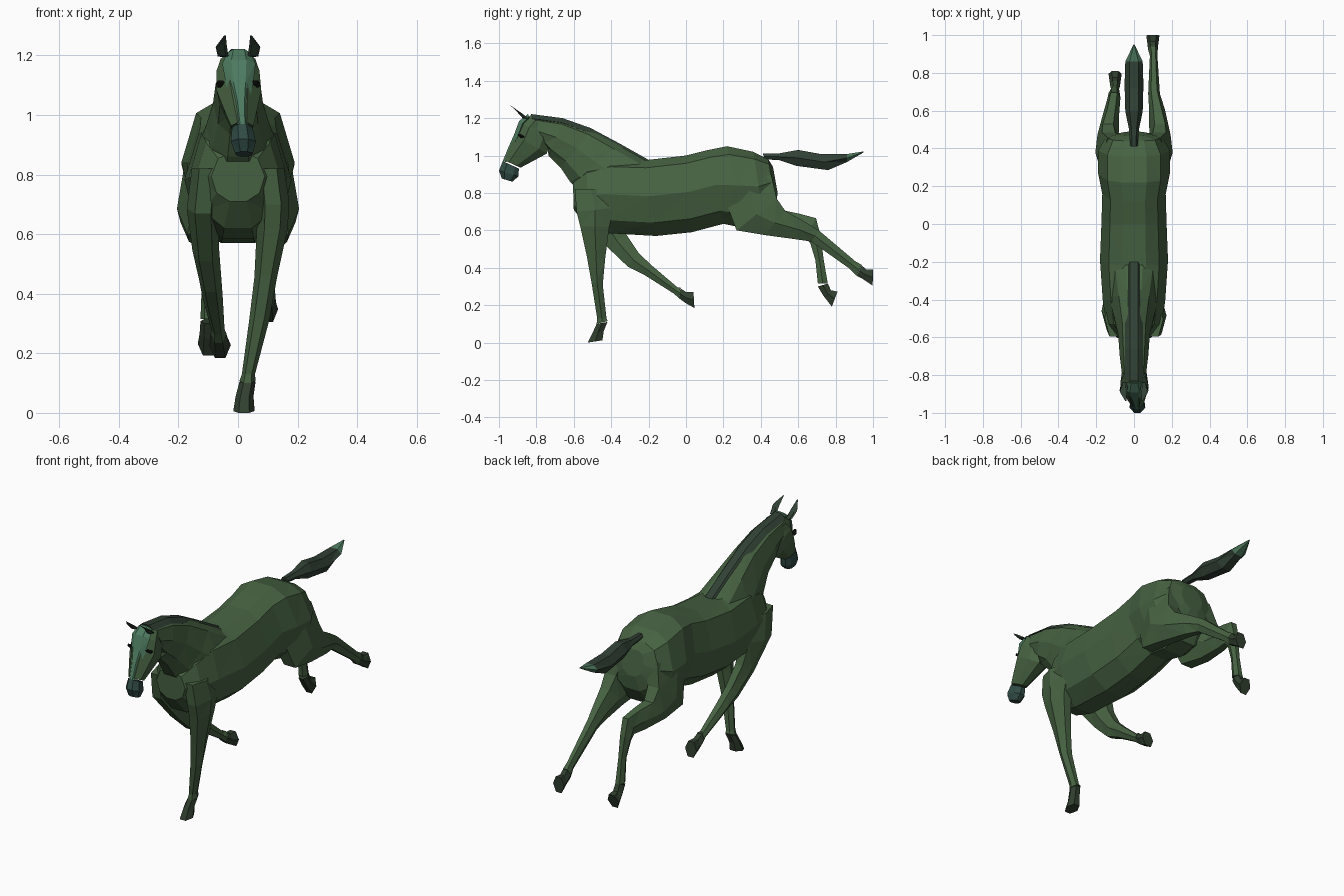
import bpy, bmesh
from mathutils import Vector


def material(name, rgb):
    m = bpy.data.materials.new(name)
    m.diffuse_color = (*rgb, 1)
    return m


COAT = material("coat", (0.062, 0.122, 0.054))
DARK = material("dark_hair", (0.030, 0.052, 0.034))
HOOF = material("hoof", (0.030, 0.050, 0.028))
TEAL = material("teal", (0.075, 0.195, 0.115))
MUZZLE = material("muzzle", (0.030, 0.070, 0.058))
BLACK = material("eye", (0.006, 0.008, 0.006))

# Half cross-sections (side, up) that are mirrored into closed rings
BARREL = [(0.35, 1), (0.74, 0.8), (1, 0.05), (0.8, -0.65), (0.32, -1)]
HEAD = [(0.4, 1), (1, 0.45), (0.85, -0.5), (0.35, -1)]
LIMB = [(0.5, 1), (1, 0), (0.5, -1)]
STRIP = [(0.45, 1), (1, -0.3), (0.5, -1)]


def loft(name, sections, half, mat):
    """Skin rings; each section is x, upper y/z, lower y/z, half width."""
    profile = half + [(-s, u) for s, u in reversed(half)]
    bm = bmesh.new()
    rings = []
    for x, yt, zt, yb, zb, w in sections:
        top, low = Vector((x, yt, zt)), Vector((x, yb, zb))
        mid, up = (top + low) / 2, (top - low) / 2
        rings.append([bm.verts.new(mid + up * u + Vector((w * s, 0, 0))) for s, u in profile])
    n = len(profile)
    for a, b in zip(rings, rings[1:]):
        for i in range(n):
            j = (i + 1) % n
            bm.faces.new((a[i], a[j], b[j], b[i]))
    bm.faces.new(rings[0])
    bm.faces.new(rings[-1])
    bmesh.ops.triangulate(bm, faces=bm.faces[:])
    bmesh.ops.recalc_face_normals(bm, faces=bm.faces[:])
    mesh = bpy.data.meshes.new(name)
    bm.to_mesh(mesh)
    bm.free()
    mesh.materials.append(mat)
    ob = bpy.data.objects.new(name, mesh)
    bpy.context.collection.objects.link(ob)
    return ob


def flip(sections):
    return [(-s[0], *s[1:]) for s in sections]


# Torso, chest to rump
loft("torso", [
    (0, -0.605, 0.87, -0.60, 0.71, 0.09),
    (0, -0.53, 0.94, -0.53, 0.62, 0.145),
    (0, -0.40, 0.98, -0.42, 0.585, 0.165),
    (0, -0.22, 0.975, -0.16, 0.57, 0.18),
    (0, 0.00, 1.00, 0.03, 0.59, 0.172),
    (0, 0.12, 1.03, 0.20, 0.635, 0.168),
    (0, 0.22, 1.05, 0.32, 0.61, 0.19),
    (0, 0.36, 1.02, 0.42, 0.63, 0.19),
    (0, 0.44, 0.98, 0.48, 0.72, 0.15),
    (0, 0.465, 0.94, 0.49, 0.80, 0.07)], BARREL, COAT)

# Neck with the mane along its crest
crest = [(-0.20, 0.975), (-0.36, 1.065), (-0.51, 1.145), (-0.66, 1.198), (-0.83, 1.22)]
throat = [(-0.58, 0.82), (-0.62, 0.86), (-0.67, 0.935), (-0.735, 1.00), (-0.74, 1.04)]
neck_w = [0.135, 0.108, 0.084, 0.076, 0.065]
loft("neck", [(0, y + 0.004, z - 0.012, *t, w)
              for (y, z), t, w in zip(crest, throat, neck_w)], BARREL, COAT)
loft("mane", [(0, y, z + 0.002, y + 0.4 * (ty - y) * 0.25, z - 0.035, 0.048)
              for (y, z), (ty, tz) in zip(crest, throat)], STRIP, DARK)

# Head, blaze and muzzle
loft("head", [
    (0.000, -0.83, 1.215, -0.74, 1.12, 0.058),
    (0.000, -0.883, 1.18, -0.725, 1.065, 0.072),
    (0.003, -0.912, 1.11, -0.745, 1.01, 0.075),
    (0.008, -0.942, 1.045, -0.81, 0.975, 0.058),
    (0.014, -0.972, 0.975, -0.885, 0.935, 0.038)], HEAD, COAT)
loft("blaze", [
    (0.003, -0.845, 1.222, -0.835, 1.20, 0.04),
    (0.003, -0.892, 1.185, -0.865, 1.165, 0.056),
    (0.005, -0.920, 1.11, -0.890, 1.095, 0.045),
    (0.010, -0.949, 1.045, -0.925, 1.035, 0.026),
    (0.015, -0.980, 0.970, -0.960, 0.965, 0.018)], STRIP, TEAL)
loft("muzzle", [
    (0.014, -0.980, 0.970, -0.893, 0.930, 0.034),
    (0.018, -1.000, 0.920, -0.897, 0.888, 0.042),
    (0.020, -0.985, 0.877, -0.928, 0.860, 0.030)], HEAD, MUZZLE)

# Ears and eyes on both sides
for side, s in (("right", 1), ("left", -1)):
    loft(side + "_ear", [
        (s * 0.050, -0.872, 1.198, -0.838, 1.195, 0.018),
        (s * 0.056, -0.905, 1.235, -0.872, 1.222, 0.019),
        (s * 0.044, -0.938, 1.267, -0.934, 1.265, 0.003)], LIMB, DARK)
    loft(side + "_eye", [
        (s * 0.055, -0.902, 1.115, -0.895, 1.105, 0.010),
        (s * 0.062, -0.885, 1.115, -0.880, 1.092, 0.014),
        (s * 0.064, -0.865, 1.103, -0.862, 1.097, 0.010)], LIMB, BLACK)

# Front legs: right one planted, left one swept back
loft("front_right_leg", [
    (0.105, -0.595, 0.82, -0.42, 0.82, 0.05),
    (0.118, -0.585, 0.70, -0.385, 0.72, 0.054),
    (0.115, -0.565, 0.62, -0.41, 0.62, 0.052),
    (0.093, -0.53, 0.46, -0.432, 0.45, 0.038),
    (0.072, -0.505, 0.32, -0.445, 0.31, 0.034),
    (0.035, -0.475, 0.13, -0.425, 0.13, 0.022),
    (0.032, -0.478, 0.10, -0.418, 0.115, 0.027)], LIMB, COAT)
loft("front_right_hoof", [
    (0.032, -0.478, 0.10, -0.420, 0.11, 0.027),
    (0.022, -0.500, 0.05, -0.440, 0.06, 0.030),
    (0.020, -0.525, 0.00, -0.447, 0.012, 0.036)], LIMB, HOOF)
loft("front_left_leg", [
    (-0.105, -0.595, 0.82, -0.40, 0.82, 0.05),
    (-0.118, -0.560, 0.67, -0.36, 0.70, 0.054),
    (-0.108, -0.42, 0.51, -0.32, 0.58, 0.045),
    (-0.092, -0.31, 0.405, -0.25, 0.475, 0.037),
    (-0.085, -0.22, 0.36, -0.18, 0.41, 0.034),
    (-0.067, -0.065, 0.262, -0.045, 0.295, 0.022),
    (-0.065, -0.035, 0.235, -0.03, 0.295, 0.027)], LIMB, COAT)
loft("front_left_hoof", [
    (-0.065, -0.035, 0.235, -0.03, 0.29, 0.027),
    (-0.062, 0.000, 0.210, 0.00, 0.27, 0.030),
    (-0.060, 0.045, 0.185, 0.04, 0.27, 0.036)], LIMB, HOOF)

# Hind legs share the thigh; right one stretched back, left one bent at the hock
thigh = [
    (0.100, 0.455, 0.90, 0.21, 0.76, 0.08),
    (0.135, 0.485, 0.77, 0.27, 0.60, 0.07),
    (0.137, 0.53, 0.705, 0.42, 0.575, 0.056)]
loft("hind_right_leg", thigh + [
    (0.122, 0.62, 0.655, 0.59, 0.552, 0.042),
    (0.106, 0.71, 0.60, 0.67, 0.54, 0.031),
    (0.104, 0.905, 0.435, 0.875, 0.395, 0.020),
    (0.100, 0.94, 0.415, 0.912, 0.358, 0.026)], LIMB, COAT)
loft("hind_right_hoof", [
    (0.100, 0.94, 0.412, 0.912, 0.358, 0.026),
    (0.100, 0.965, 0.390, 0.945, 0.340, 0.029),
    (0.100, 1.00, 0.392, 0.998, 0.305, 0.035)], LIMB, HOOF)
loft("hind_left_leg", flip(thigh) + [
    (-0.120, 0.61, 0.688, 0.57, 0.563, 0.042),
    (-0.106, 0.695, 0.665, 0.64, 0.56, 0.034),
    (-0.105, 0.72, 0.57, 0.665, 0.53, 0.030),
    (-0.100, 0.735, 0.45, 0.692, 0.44, 0.021),
    (-0.100, 0.758, 0.315, 0.705, 0.315, 0.026)], LIMB, COAT)
loft("hind_left_hoof", [
    (-0.100, 0.758, 0.315, 0.705, 0.30, 0.026),
    (-0.100, 0.775, 0.280, 0.735, 0.25, 0.029),
    (-0.100, 0.81, 0.272, 0.78, 0.192, 0.035)], LIMB, HOOF)

# Tail streaming back, with a pale tip
tail_end = (0, 0.86, 1.008, 0.86, 0.965, 0.046)
loft("tail", [
    (0, 0.41, 1.012, 0.42, 0.98, 0.020),
    (0, 0.50, 1.012, 0.50, 0.975, 0.026),
    (0, 0.60, 1.030, 0.59, 0.945, 0.046),
    (0, 0.72, 1.008, 0.76, 0.922, 0.050),
    tail_end], LIMB, DARK)
loft("tail_tip", [tail_end, (0, 0.95, 1.022, 0.95, 1.017, 0.003)], LIMB, TEAL)
